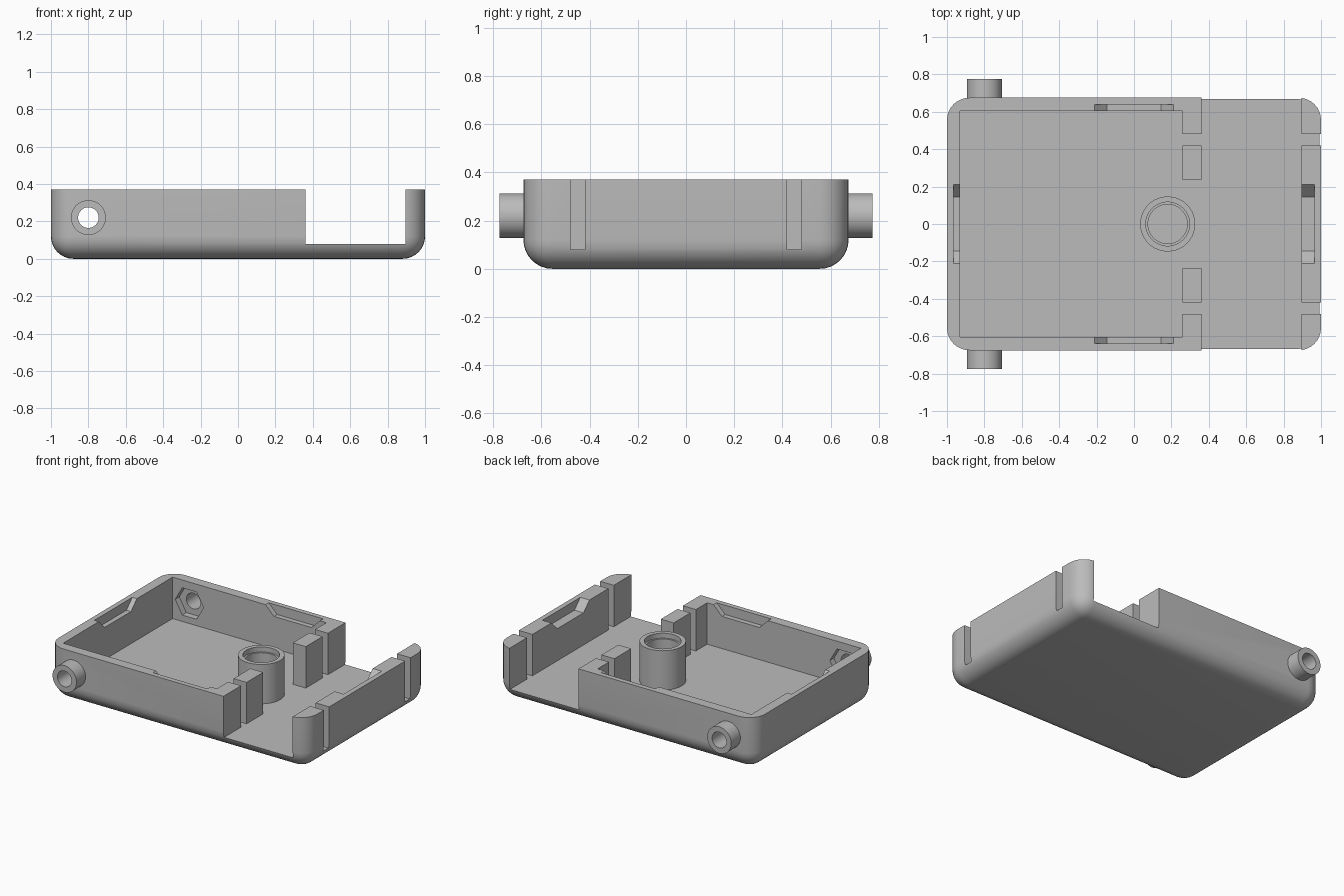
import bpy, bmesh, math
from mathutils import Vector

if "Cube" in bpy.data.objects:
    bpy.data.objects.remove(bpy.data.objects["Cube"], do_unlink=True)

grey = bpy.data.materials.new("plain grey")
grey.use_nodes = True
COLOUR = (0.5, 0.5, 0.5, 1)
grey.diffuse_color = COLOUR
grey.node_tree.nodes["Principled BSDF"].inputs["Base Color"].default_value = COLOUR

HEIGHT, FLOOR, HALF_Y = 0.37, 0.08, 0.675


def finish(bm, name):
    bmesh.ops.recalc_face_normals(bm, faces=bm.faces)
    mesh = bpy.data.meshes.new(name)
    bm.to_mesh(mesh)
    bm.free()
    mesh.materials.append(grey)
    obj = bpy.data.objects.new(name, mesh)
    bpy.context.collection.objects.link(obj)
    return obj


def prism(name, points, axis, lo, hi):
    """Extrude a 2D outline along an axis; the outline uses the other two axes in order."""
    def place(p, d):
        c = list(p)
        c.insert("xyz".index(axis), d)
        return c
    bm = bmesh.new()
    face = bm.faces.new([bm.verts.new(place(p, lo)) for p in points])
    new = bmesh.ops.extrude_face_region(bm, geom=[face])["geom"]
    shift = Vector(place((0, 0), hi - lo))
    bmesh.ops.translate(bm, vec=shift, verts=[v for v in new if isinstance(v, bmesh.types.BMVert)])
    return finish(bm, name)


def box(x0, x1, y0, y1, z0=FLOOR, z1=1.0):
    return prism("cutter", [(x0, y0), (x1, y0), (x1, y1), (x0, y1)], "z", z0, z1)


def ring(cx, cy, r, n=48):
    return [(cx + r * math.cos(math.tau * i / n), cy + r * math.sin(math.tau * i / n))
            for i in range(n)]


def combine(obj, other, operation="DIFFERENCE"):
    mod = obj.modifiers.new("bool", "BOOLEAN")
    mod.object, mod.operation, mod.solver = other, operation, "EXACT"
    bpy.context.view_layer.objects.active = obj
    bpy.ops.object.modifier_apply(modifier=mod.name)
    bpy.data.objects.remove(other, do_unlink=True)


def smooth(obj):
    bpy.ops.object.select_all(action="DESELECT")
    obj.select_set(True)
    bpy.context.view_layer.objects.active = obj
    bpy.ops.object.shade_smooth_by_angle(angle=math.radians(30))


# Rounded tray body, trimmed flat at the rim
bm = bmesh.new()
bmesh.ops.create_cube(bm, size=1)
for v in bm.verts:
    v.co = (v.co.x * 2, v.co.y * 2 * HALF_Y, (v.co.z + 0.5) * 0.8)
bmesh.ops.bevel(bm, geom=bm.edges[:], offset=0.12, segments=8, profile=0.5, affect="EDGES")
tray = finish(bm, "tray")
combine(tray, box(-2, 2, -2, 2, HEIGHT, 2))

# Side bosses
combine(tray, prism("boss", ring(-0.8, 0.22, 0.093), "y", -0.775, 0.775), "UNION")

# Main cavity and the open cross channel
combine(tray, box(-0.93, 0.26, -0.605, 0.605))
combine(tray, box(0.36, 0.895, -1, 1))

# Gaps in the divider and slits in the end wall
combine(tray, box(0.2, 0.4, -0.235, 0.235))
for side in (-1, 1):
    y0, y1 = sorted((side * 0.42, side * 0.48))
    combine(tray, box(0.2, 0.4, y0, y1))
    combine(tray, box(0.85, 1.2, y0, y1))

# Sloped clip notches inside the rim on all four walls
notch = [(-0.145, 0.305), (0.145, 0.305), (0.255, 0.415), (-0.255, 0.415)]
combine(tray, prism("cutter", notch, "y", -0.64, 0.64))
combine(tray, prism("cutter", notch, "x", -0.965, 0.965))

# Hexagonal nut pockets and screw holes
combine(tray, prism("cutter", ring(-0.8, 0.22, 0.11, 6), "y", -0.65, 0.65))
combine(tray, prism("cutter", ring(-0.8, 0.22, 0.055), "y", -1, 1))
smooth(tray)

# Hollow post with a stepped bore
post = prism("post", ring(0.18, 0, 0.147, 64), "z", FLOOR - 0.01, 0.355)
combine(post, prism("cutter", ring(0.18, 0, 0.105, 64), "z", FLOOR, 1))
combine(post, prism("cutter", ring(0.18, 0, 0.117, 64), "z", 0.32, 1))
smooth(post)
